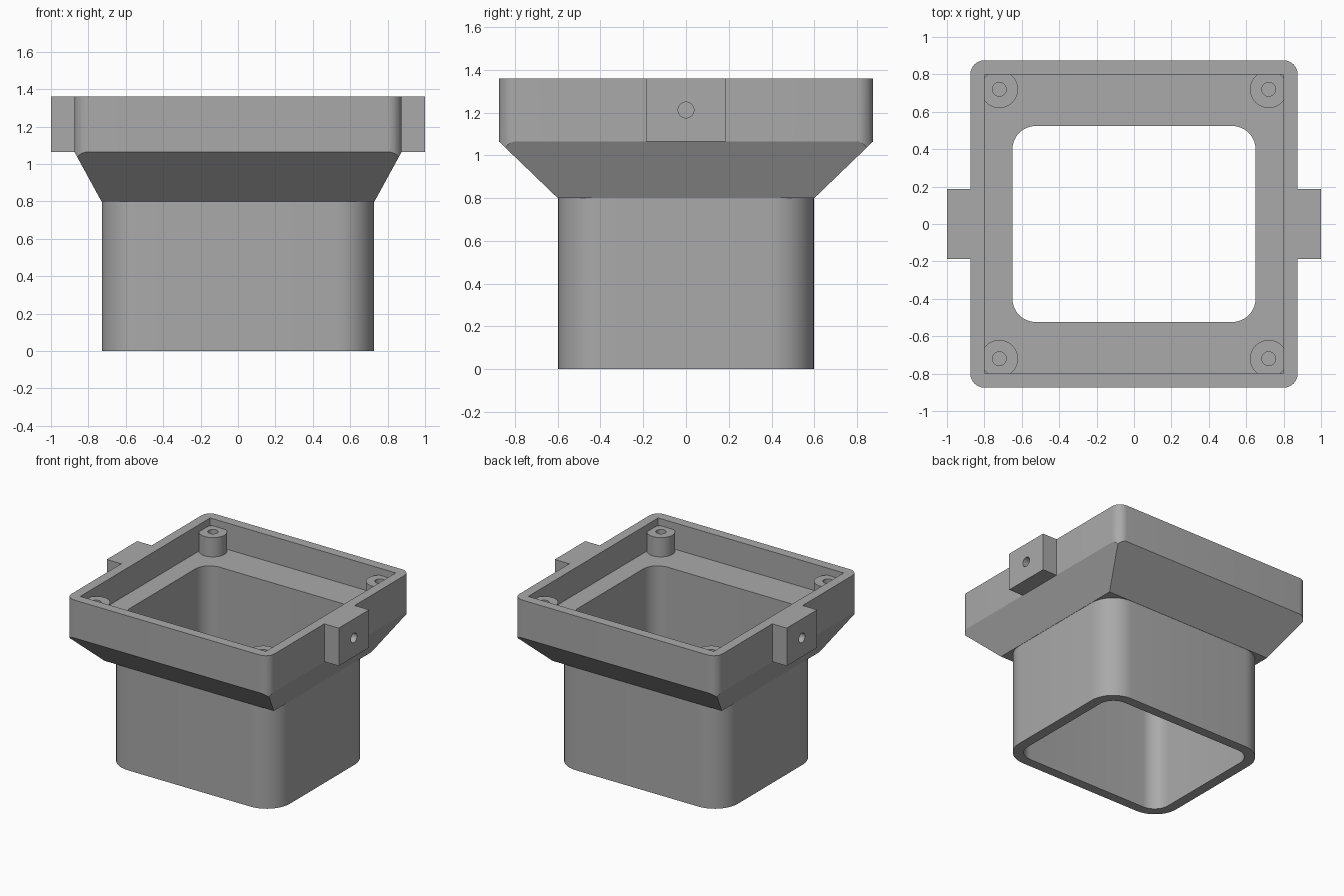
import bpy, bmesh, math
from mathutils import Matrix

cube = bpy.data.objects.get("Cube")
if cube:
    bpy.data.objects.remove(cube, do_unlink=True)

grey = bpy.data.materials.new("matte_grey")
grey.use_nodes = True
grey.diffuse_color = (0.4, 0.4, 0.4, 1)
grey.node_tree.nodes["Principled BSDF"].inputs["Base Color"].default_value = (0.4, 0.4, 0.4, 1)


def finish(name, bm):
    bmesh.ops.recalc_face_normals(bm, faces=bm.faces)
    mesh = bpy.data.meshes.new(name)
    bm.to_mesh(mesh)
    bm.free()
    mesh.materials.append(grey)
    obj = bpy.data.objects.new(name, mesh)
    bpy.context.collection.objects.link(obj)
    return obj


def outline(hx, hy, radius, steps=10):
    """Rectangle outline with optional rounded corners."""
    if radius == 0:
        return [(hx, hy), (-hx, hy), (-hx, -hy), (hx, -hy)]
    points = []
    for quarter, (sx, sy) in enumerate([(1, 1), (-1, 1), (-1, -1), (1, -1)]):
        for i in range(steps + 1):
            a = (quarter + i / steps) * math.pi / 2
            points.append((sx * (hx - radius) + radius * math.cos(a),
                           sy * (hy - radius) + radius * math.sin(a)))
    return points


def loft(name, low, high, z0, z1, radius=0, centre=0):
    """Solid between two rectangular outlines."""
    bm = bmesh.new()
    rings = [[bm.verts.new((x + centre, y, z)) for x, y in outline(*size, radius)]
             for size, z in ((low, z0), (high, z1))]
    bm.faces.new(rings[0])
    bm.faces.new(rings[1])
    n = len(rings[0])
    for i in range(n):
        j = (i + 1) % n
        bm.faces.new((rings[0][i], rings[0][j], rings[1][j], rings[1][i]))
    return finish(name, bm)


def cylinder(name, radius, depth, centre, along_x=False):
    bm = bmesh.new()
    turn = Matrix.Rotation(math.pi / 2, 4, 'Y') if along_x else Matrix()
    bmesh.ops.create_cone(bm, cap_ends=True, segments=40, radius1=radius, radius2=radius,
                          depth=depth, matrix=Matrix.Translation(centre) @ turn)
    return finish(name, bm)


def combine(target, tool, operation):
    mod = target.modifiers.new("combine", 'BOOLEAN')
    mod.operation = operation
    mod.solver = 'EXACT'
    mod.object = tool
    bpy.context.view_layer.objects.active = target
    bpy.ops.object.modifier_apply(modifier=mod.name)
    bpy.data.objects.remove(tool, do_unlink=True)


TOP, RIM, NECK, FLOOR = 1.36, 1.065, 0.8, 1.155
OUT = 0.875

# Rounded tray, its underside cut to a sharp-cornered taper
housing = loft("housing", (OUT, OUT), (OUT, OUT), NECK - 0.1, TOP, 0.075)
grow = (TOP + 0.1 - NECK) / (RIM - NECK)
flare = (0.73 + (OUT - 0.73) * grow, 0.6 + (OUT - 0.6) * grow)
combine(housing, loft("taper", (0.73, 0.6), flare, NECK, TOP + 0.1), 'INTERSECT')

# Lower tube and side lugs
combine(housing, loft("lower_tube", (0.728, 0.599), (0.728, 0.599), 0, NECK + 0.05, 0.2), 'UNION')
for side in (-1, 1):
    combine(housing, loft("side_lug", (0.08, 0.187), (0.08, 0.187), RIM, TOP, 0, side * 0.92), 'UNION')

# Tray recess and the opening through the tube
combine(housing, loft("recess", (0.8, 0.8), (0.8, 0.8), FLOOR, TOP + 0.1), 'DIFFERENCE')
combine(housing, loft("opening", (0.65, 0.524), (0.65, 0.524), -0.1, TOP + 0.1, 0.125), 'DIFFERENCE')

# Corner screw posts with blind holes
POST = 1.305
for sx in (-1, 1):
    for sy in (-1, 1):
        x, y = sx * 0.72, sy * 0.72
        height = POST - FLOOR + 0.03
        combine(housing, cylinder("screw_post", 0.1, height, (x, y, POST - height / 2)), 'UNION')
        combine(housing, cylinder("post_hole", 0.037, 0.3, (x, y, FLOOR + 0.15)), 'DIFFERENCE')

# Blind holes in the lugs
for side in (-1, 1):
    combine(housing, cylinder("lug_hole", 0.037, 0.24, (side, 0, (TOP + RIM) / 2), True), 'DIFFERENCE')

bpy.ops.object.select_all(action='DESELECT')
housing.select_set(True)
bpy.context.view_layer.objects.active = housing
bpy.ops.object.shade_smooth_by_angle(angle=math.radians(25))
